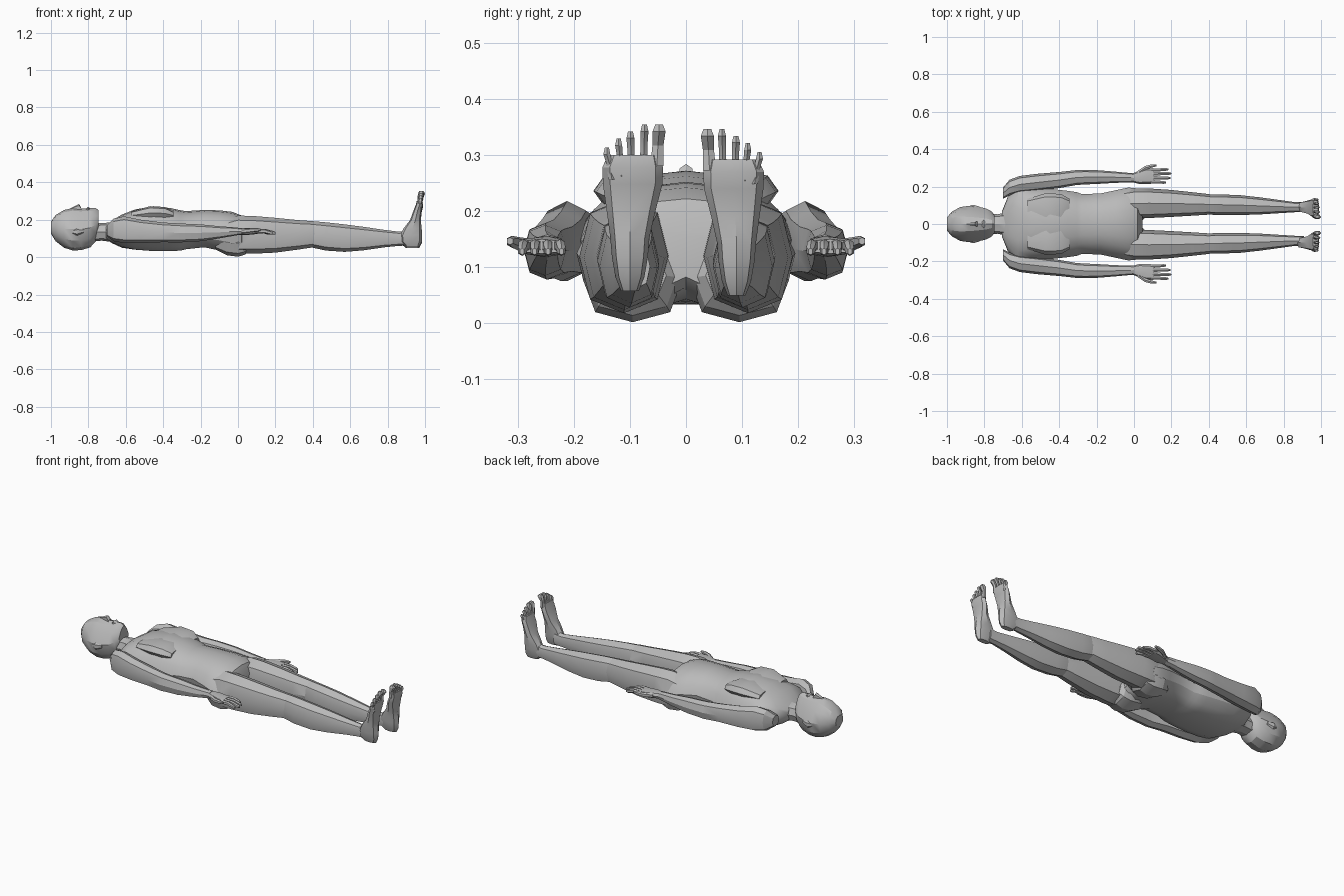
import bpy, bmesh, math
from mathutils import Vector

cube = bpy.data.objects.get("Cube")
if cube:
    bpy.data.objects.remove(cube, do_unlink=True)

skin = bpy.data.materials.new("plain grey")
skin.use_nodes = True
GREY = (0.5, 0.5, 0.5, 1)
skin.diffuse_color = GREY
skin.node_tree.nodes["Principled BSDF"].inputs["Base Color"].default_value = GREY


def finish(name, bm):
    bmesh.ops.recalc_face_normals(bm, faces=bm.faces)
    mesh = bpy.data.meshes.new(name)
    bm.to_mesh(mesh)
    bm.free()
    mesh.materials.append(skin)
    ob = bpy.data.objects.new(name, mesh)
    bpy.context.collection.objects.link(ob)
    bpy.ops.object.select_all(action='DESELECT')
    ob.select_set(True)
    bpy.context.view_layer.objects.active = ob
    bpy.ops.object.shade_smooth_by_angle(angle=math.radians(28))
    return ob


def loft(name, rings, sides=8, axis='x', power=0.8, side=1, shift=(0, 0, 0)):
    """Rings: (position, y centre, low, high, half width[, lower groove, upper narrowing])."""
    bm = bmesh.new()
    loops = []
    for pos, yc, lo, hi, hw, *extra in rings:
        groove, narrow = (extra + [0, 0])[:2]
        loop = []
        for i in range(sides):
            a = 2 * math.pi * (i + (0 if sides % 4 == 0 else 0.5)) / sides
            c, s = math.cos(a), math.sin(a)
            u = math.copysign(abs(c) ** power, c)
            v = math.copysign(abs(s) ** power, s)
            if s < -0.99:
                v += groove
            y = side * (yc + hw * u * (1 - narrow * max(v, 0)))
            h = (lo + hi) / 2 + (hi - lo) / 2 * v
            p = Vector((pos, y, h) if axis == 'x' else (h, y, pos))
            loop.append(bm.verts.new(p + Vector(shift)))
        loops.append(loop)
    for a, b in zip(loops, loops[1:]):
        for i in range(sides):
            j = (i + 1) % sides
            bm.faces.new((a[i], a[j], b[j], b[i]))
    bm.faces.new(loops[0])
    bm.faces.new(loops[-1])
    return finish(name, bm)


# Head with a flat jaw underside
loft("head", [(-1.0, 0, .125, .19, .035), (-.975, 0, .085, .225, .065),
              (-.93, 0, .05, .252, .09, 0, .2), (-.885, 0, .036, .262, .097, 0, .3),
              (-.84, 0, .037, .258, .094, 0, .35), (-.79, 0, .052, .262, .083, 0, .4),
              (-.76, 0, .085, .262, .066, 0, .45), (-.745, 0, .125, .25, .045, 0, .4)],
     sides=12, power=0.9)

# Nose, lips and ears
loft("nose", [(-.895, 0, .25, .262, .006), (-.85, 0, .245, .284, .013),
              (-.837, 0, .245, .262, .014)], sides=6)
loft("lips", [(-.815, 0, .24, .256, .012), (-.803, 0, .24, .269, .024),
              (-.79, 0, .24, .262, .012)], sides=6)
for s, label in ((1, "left"), (-1, "right")):
    loft(label + "_ear", [(-.885, .088, .125, .145, .008), (-.86, .093, .115, .155, .011),
                          (-.825, .086, .13, .15, .008)], sides=6, side=s)

# Neck
loft("neck", [(-.80, 0, .08, .18, .055), (-.73, 0, .088, .182, .052),
              (-.68, 0, .082, .185, .062), (-.64, 0, .07, .2, .09)], sides=8)

# Torso: ribcage, waist and cleft pelvis
loft("torso", [(-.705, 0, .095, .17, .07), (-.675, 0, .075, .195, .145),
               (-.62, 0, .05, .228, .195), (-.55, 0, .033, .255, .195, .06, .12),
               (-.45, 0, .024, .272, .188, .08, .15), (-.36, 0, .024, .262, .178, .1, .12),
               (-.305, 0, .028, .25, .17, .1, .15), (-.28, 0, .035, .246, .16, .1, .15),
               (-.18, 0, .046, .252, .163, .08, .2), (-.10, 0, .028, .25, .18, .12, .2),
               (-.03, 0, .008, .242, .195, .3, .15), (.02, 0, .012, .222, .19, .5, .2),
               (.045, 0, .045, .17, .165, .6, .2)], sides=16, power=0.85)

# Chest plates and buttocks
for s, label in ((1, "left"), (-1, "right")):
    loft(label + "_chest_muscle",
         [(-.57, .085, .20, .245, .05), (-.47, .085, .2, .272, .08),
          (-.39, .085, .2, .268, .075), (-.345, .085, .2, .245, .05)], sides=8, side=s)
    loft(label + "_buttock",
         [(-.12, .09, .04, .14, .05), (-.06, .095, .01, .15, .085),
          (.0, .095, .002, .15, .088), (.04, .095, .014, .15, .08),
          (.06, .095, .04, .13, .06)], sides=8, side=s)

for s, label in ((1, "left"), (-1, "right")):
    # Arm
    loft(label + "_arm",
         [(-.70, .165, .11, .17, .03), (-.665, .195, .085, .205, .042),
          (-.61, .212, .075, .218, .045), (-.52, .222, .075, .2, .046),
          (-.40, .235, .08, .185, .043), (-.31, .248, .078, .18, .04),
          (-.27, .25, .082, .178, .039), (-.20, .251, .085, .175, .037),
          (-.10, .25, .1, .165, .03), (.0, .247, .118, .158, .024)],
         sides=8, side=s)
    # Palm, thumb and fingers
    loft(label + "_palm",
         [(-.01, .247, .12, .156, .023), (.03, .25, .118, .156, .036),
          (.07, .257, .12, .154, .043), (.105, .257, .124, .15, .041)], sides=8, side=s)
    loft(label + "_thumb",
         [(.02, .272, .125, .15, .014), (.06, .3, .13, .154, .012),
          (.095, .31, .135, .156, .01), (.12, .314, .14, .153, .006)], sides=6, side=s)
    for n, (y0, y1, tip) in enumerate(((.288, .292, .185), (.268, .27, .2),
                                       (.247, .246, .196), (.226, .222, .172))):
        mid = (.095 + tip) / 2
        loft(f"{label}_finger_{n + 1}",
             [(.09, y0, .126, .15, .011), (mid, (y0 + y1) / 2, .128, .15, .009),
              (tip - .012, y1, .12, .14, .008), (tip, y1, .122, .134, .004)],
             sides=6, side=s)

    # Thigh and lower leg, overlapping at the knee
    loft(label + "_thigh",
         [(-.06, .108, .04, .2, .07), (.0, .11, .018, .222, .08),
          (.08, .111, .018, .22, .079), (.2, .11, .024, .21, .072),
          (.32, .107, .04, .198, .062), (.40, .105, .052, .192, .055),
          (.425, .104, .06, .185, .05)], sides=8, side=s)
    loft(label + "_lower_leg",
         [(.36, .104, .065, .18, .045), (.40, .104, .05, .192, .054),
          (.47, .103, .035, .186, .055), (.57, .101, .028, .175, .053),
          (.67, .097, .036, .162, .046), (.78, .093, .052, .146, .035),
          (.86, .09, .06, .136, .027), (.91, .09, .062, .14, .026)], sides=8, side=s)

    # Upright foot and toes
    off = (0, 0, 0) if s > 0 else (0, -.01, .008)
    loft(label + "_foot",
         [(.05, .09, .895, .97, .016), (.075, .09, .868, .983, .026),
          (.11, .09, .866, .985, .032), (.145, .09, .885, .982, .035),
          (.19, .088, .92, .977, .043), (.24, .085, .938, .982, .053),
          (.27, .085, .95, .99, .054), (.292, .083, .956, .985, .046)],
         sides=8, axis='z', side=s, shift=off)
    for n, (y0, y1, top, w) in enumerate(((.042, .038, .346, .013), (.066, .064, .346, .008),
                                          (.087, .089, .334, .008), (.105, .11, .321, .007),
                                          (.122, .131, .305, .007))):
        low = .272 - .006 * n
        loft(f"{label}_toe_{n + 1}",
             [(low, y0, .958, .984, w), ((low + top) / 2, (y0 + y1) / 2, .96, .982, w * .85),
              (top - .012, y1, .962, 1.0 - .003 * n, w), (top, y1, .97, .99 - .002 * n, w * .6)],
             sides=6, axis='z', side=s, shift=off)
